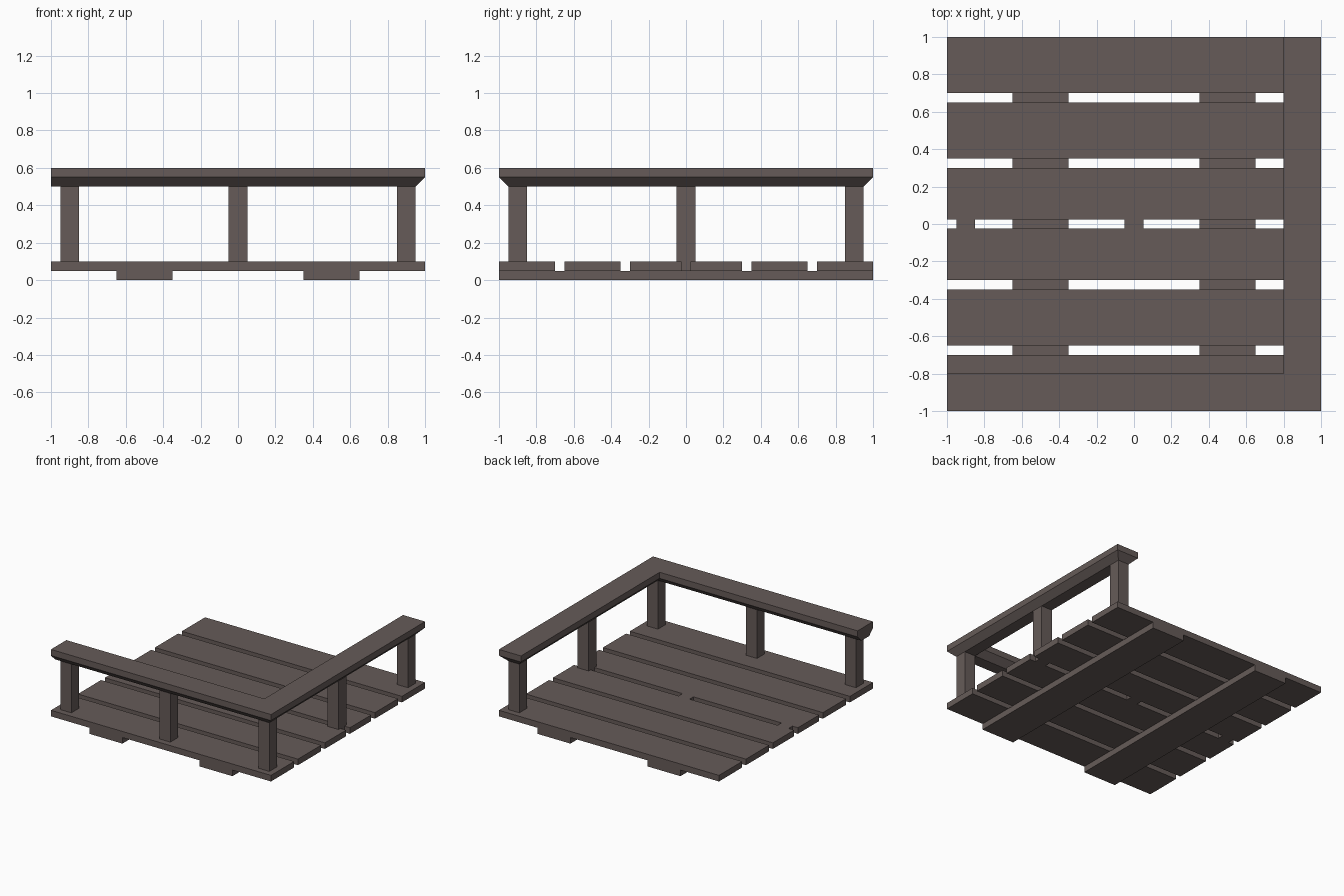
import bpy, bmesh

if "Cube" in bpy.data.objects:
    bpy.data.objects.remove(bpy.data.objects["Cube"])

wood = bpy.data.materials.new("dark_wood")
wood.diffuse_color = (0.133, 0.105, 0.098, 1)
wood.use_nodes = True
wood.node_tree.nodes["Principled BSDF"].inputs["Base Color"].default_value = wood.diffuse_color


def make_object(name, bm):
    bmesh.ops.recalc_face_normals(bm, faces=bm.faces)
    mesh = bpy.data.meshes.new(name)
    bm.to_mesh(mesh)
    bm.free()
    mesh.materials.append(wood)
    obj = bpy.data.objects.new(name, mesh)
    bpy.context.collection.objects.link(obj)
    return obj


def box(name, x, y, z):
    """Box from (min, max) ranges on each axis."""
    bm = bmesh.new()
    bmesh.ops.create_cube(bm, size=1)
    for v in bm.verts:
        v.co = [r[0] if c < 0 else r[1] for c, r in zip(v.co, (x, y, z))]
    return make_object(name, bm)


# Two bearers under the deck
for side, cx in (("left", -0.5), ("right", 0.5)):
    box(f"{side}_bearer", (cx - 0.15, cx + 0.15), (-1, 1), (0, 0.05))

# Deck planks, mirrored front to back
for i, (a, b) in enumerate(((0.025, 0.3), (0.35, 0.65), (0.7, 1.0)), 1):
    box(f"back_plank_{i}", (-1, 1), (a, b), (0.05, 0.1))
    box(f"front_plank_{i}", (-1, 1), (-b, -a), (0.05, 0.1))

# Spacer blocks in the middle gap
for i, cx in enumerate((-0.9, 0, 0.9), 1):
    box(f"spacer_{i}", (cx - 0.05, cx + 0.05), (-0.025, 0.025), (0.05, 0.1))

# Railing posts along the front and right edges
for i, (cx, cy) in enumerate(((-0.9, -0.9), (0, -0.9), (0.9, -0.9), (0.9, 0), (0.9, 0.9)), 1):
    box(f"railing_post_{i}", (cx - 0.05, cx + 0.05), (cy - 0.05, cy + 0.05), (0.1, 0.5))

# L-shaped handrail with undercut edges; the left end is cut square
bm = bmesh.new()
loops = []
for z, d in ((0.5, 0.05), (0.55, 0), (0.6, 0)):
    o, i = 1 - d, 0.8 + d
    outline = ((-1, -o), (o, -o), (o, o), (i, o), (i, -i), (-1, -i))
    loops.append([bm.verts.new((x, y, z)) for x, y in outline])
for low, high in zip(loops, loops[1:]):
    for k in range(6):
        n = (k + 1) % 6
        bm.faces.new((low[k], low[n], high[n], high[k]))
bm.faces.new(loops[0][::-1])
bm.faces.new(loops[-1])
make_object("handrail", bm)
